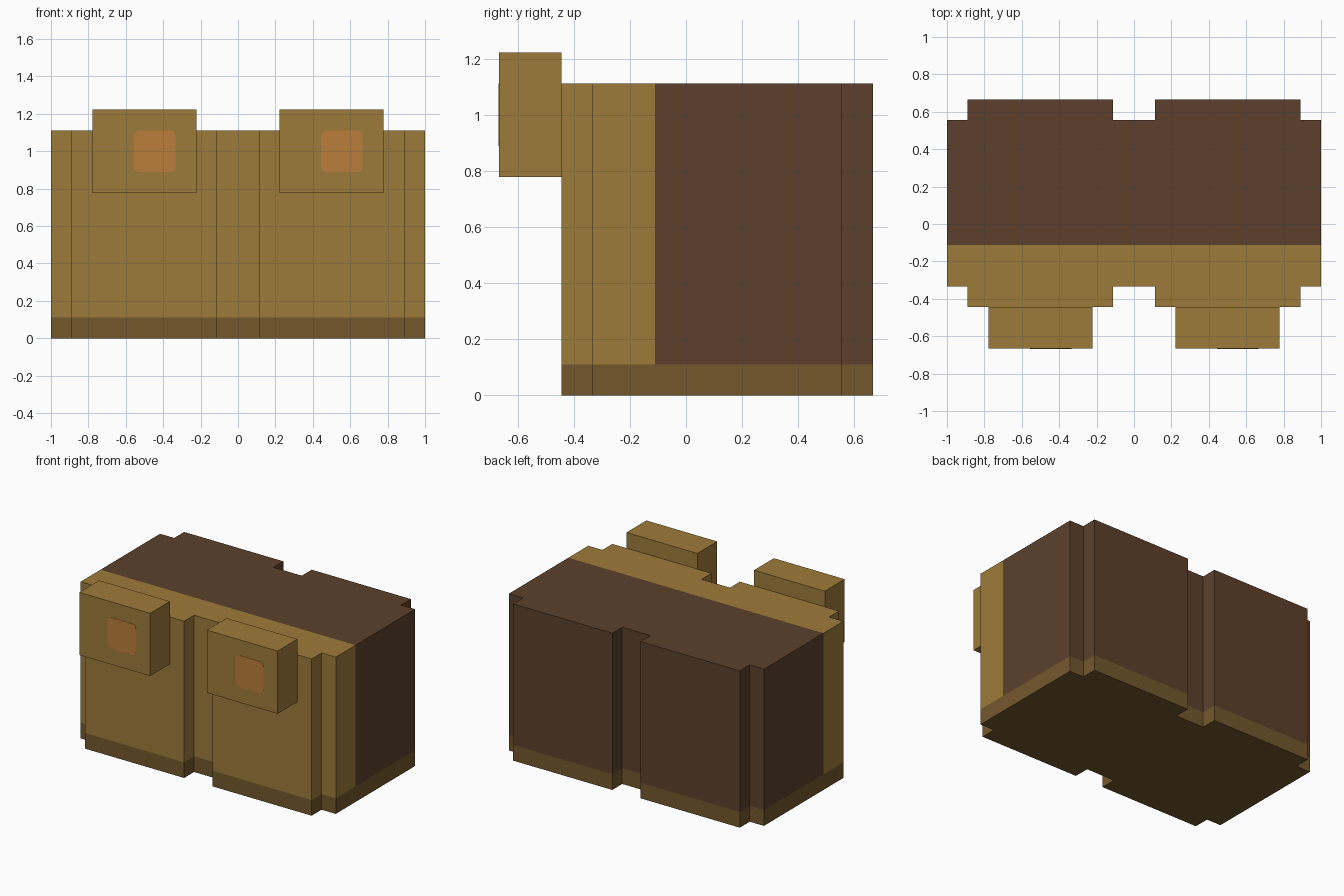
import bpy
import bmesh
import math
from mathutils import Vector

U = 1 / 9  # modelling grid step

if "Cube" in bpy.data.objects:
    bpy.data.objects.remove(bpy.data.objects["Cube"], do_unlink=True)


def material(name, hex_code):
    def linear(c):
        return c / 12.92 if c <= 0.04045 else ((c + 0.055) / 1.055) ** 2.4
    rgb = [linear(b / 255) for b in bytes.fromhex(hex_code)]
    mat = bpy.data.materials.new(name)
    mat.use_nodes = True
    mat.diffuse_color = (*rgb, 1)
    bsdf = mat.node_tree.nodes["Principled BSDF"]
    bsdf.inputs["Base Color"].default_value = (*rgb, 1)
    return mat


TAN = material("tan", "9E7B3A")
BROWN = material("dark brown", "5C402B")
BASE = material("dark tan", "73582C")
ORANGE = material("orange", "BB7E3C")


def make_object(name, bm, *mats):
    bmesh.ops.recalc_face_normals(bm, faces=bm.faces)
    mesh = bpy.data.meshes.new(name)
    bm.to_mesh(mesh)
    bm.free()
    for mat in mats:
        mesh.materials.append(mat)
    obj = bpy.data.objects.new(name, mesh)
    bpy.context.collection.objects.link(obj)
    return obj


def prism(points, direction):
    """Closed solid from a flat outline pushed along a direction."""
    bm = bmesh.new()
    face = bm.faces.new([bm.verts.new(p) for p in points])
    result = bmesh.ops.extrude_face_region(bm, geom=[face], use_keep_orig=True)
    moved = [g for g in result["geom"] if isinstance(g, bmesh.types.BMVert)]
    bmesh.ops.translate(bm, verts=moved, vec=direction)
    return bm


# Body: stepped plan outline, mirrored and raised
half = [(1, -3), (1, -4), (8, -4), (8, -3), (9, -3),
        (9, 5), (8, 5), (8, 6), (1, 6), (1, 5)]
outline = half + [(-x, y) for x, y in reversed(half)]
bm = prism([(x * U, y * U, 0) for x, y in outline], (0, 0, 10 * U))

# Body colour zones: base band, tan front, brown back
for co, no in (((0, 0, U), (0, 0, 1)), ((0, -U, 0), (0, 1, 0))):
    bmesh.ops.bisect_plane(bm, geom=bm.verts[:] + bm.edges[:] + bm.faces[:],
                           plane_co=co, plane_no=no)
for face in bm.faces:
    centre = face.calc_center_bounds()
    if centre.z < U:
        face.material_index = 2
    elif centre.y > -U:
        face.material_index = 1
make_object("body", bm, TAN, BROWN, BASE)

# Front blocks, each with an orange rounded square set off-centre
for side, sign in (("right", -1), ("left", 1)):
    x = sign * 4.5 * U
    corners = [(x + a * U, -6 * U, z * U)
               for a, z in ((-2.5, 7), (2.5, 7), (2.5, 11), (-2.5, 11))]
    make_object(f"{side}_front_block", prism(corners, (0, 2 * U, 0)), TAN)

    r, h = 0.03, U
    rounded = []
    for quarter in range(4):
        mid = math.radians(45 + 90 * quarter)
        cx = math.copysign(h - r, math.cos(mid))
        cz = math.copysign(h - r, math.sin(mid))
        for step in (-45, -15, 15, 45):
            a = mid + math.radians(step)
            rounded.append(Vector((x + U / 2 + cx + r * math.cos(a),
                                   -6 * U - 0.002,
                                   9 * U + cz + r * math.sin(a))))
    make_object(f"{side}_block_mark", prism(rounded, (0, 0.004, 0)), ORANGE)
